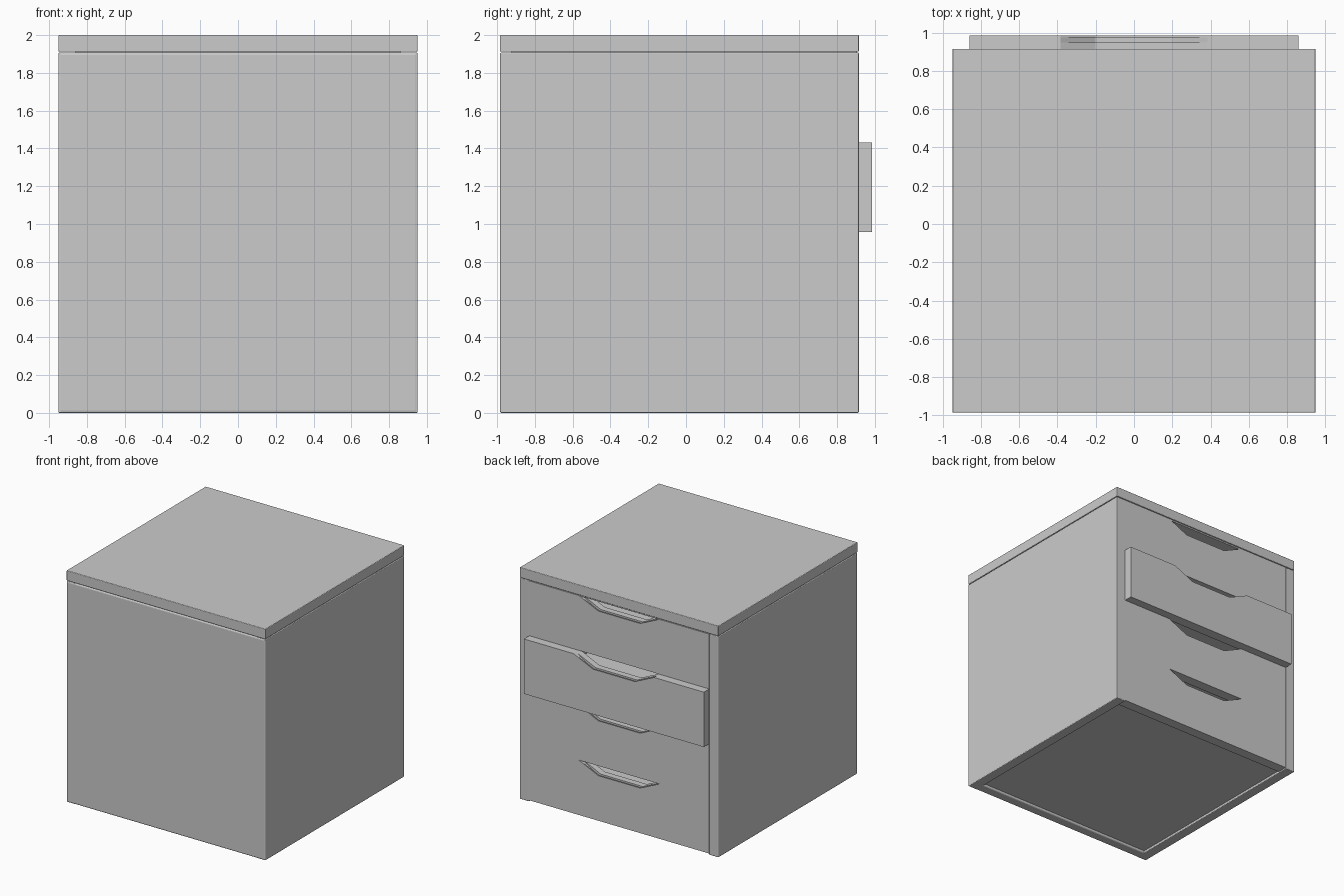
import bpy, bmesh

if "Cube" in bpy.data.objects:
    bpy.data.objects.remove(bpy.data.objects["Cube"])

BACK, FACE, HALF, WALL = -0.985, 0.915, 0.95, 0.09
INNER = HALF - WALL


def finish(name, bm, bevel=0.0):
    bmesh.ops.recalc_face_normals(bm, faces=bm.faces)
    me = bpy.data.meshes.new(name)
    bm.to_mesh(me)
    bm.free()
    ob = bpy.data.objects.new(name, me)
    bpy.context.collection.objects.link(ob)
    if bevel:
        m = ob.modifiers.new("edge_round", 'BEVEL')
        m.width, m.segments = bevel, 3
    return ob


def box(name, x0, x1, y0, y1, z0, z1, bevel=0.0):
    bm = bmesh.new()
    bmesh.ops.create_cube(bm, size=1)
    for v in bm.verts:
        v.co.x = x0 if v.co.x < 0 else x1
        v.co.y = y0 if v.co.y < 0 else y1
        v.co.z = z0 if v.co.z < 0 else z1
    return finish(name, bm, bevel)


def notched_slab(bm, y0, y1, z0, z1, depth):
    # drawer front layer with a trapezoid finger notch in its top edge
    pts = [(-INNER, z0), (INNER, z0), (INNER, z1), (0.385, z1), (0.2, z1 - depth),
           (-0.2, z1 - depth), (-0.385, z1), (-INNER, z1)]
    f = bm.faces.new([bm.verts.new((x, y0, z)) for x, z in pts])
    r = bmesh.ops.extrude_face_region(bm, geom=[f])
    for v in [g for g in r['geom'] if isinstance(g, bmesh.types.BMVert)]:
        v.co.y = y1


# carcass
box("top_board", -HALF, HALF, BACK, FACE, 1.912, 2.0, 0.005)
for side, s in (("left", -1), ("right", 1)):
    a, b = sorted((s * HALF, s * INNER))
    box(side + "_panel", a, b, BACK + 0.002, FACE, 0, 1.908, 0.006)
box("back_panel", -HALF + 0.002, HALF - 0.002, BACK, BACK + WALL, 0, 1.908, 0.012)
box("floor_board", -INNER - 0.02, INNER + 0.02, BACK + 0.06, FACE - 0.05, 0.02, 0.05)
box("under_top_rail", -INNER, INNER, BACK + 0.06, FACE - 0.01, 1.9, 1.913)

# four equal drawers, third from the bottom pulled out
H = 0.474
for i in range(4):
    z0 = 0.01 + i * H
    z1 = z0 + H
    y = 0.985 if i == 2 else FACE - 0.003
    bm = bmesh.new()
    notched_slab(bm, y - 0.01, y, z0, z1, 0.085)
    notched_slab(bm, y - 0.035, y - 0.01, z0, z1, 0.12)   # finger groove
    notched_slab(bm, y - 0.09, y - 0.035, z0, z1, 0.085)
    finish(f"drawer_front_{i + 1}", bm)
    # drawer tray behind the front
    yb, yf, w = y - 1.7, y - 0.09, INNER - 0.03
    zt = z1 - 0.1
    box(f"drawer_base_{i + 1}", -w, w, yb, yf, z0 + 0.05, z0 + 0.07)
    box(f"drawer_back_{i + 1}", -w, w, yb, yb + 0.03, z0 + 0.07, zt)
    for s in (-1, 1):
        a, b = sorted((s * w, s * (w - 0.03)))
        box(f"drawer_side_{i + 1}", a, b, yb + 0.03, yf, z0 + 0.07, zt)
